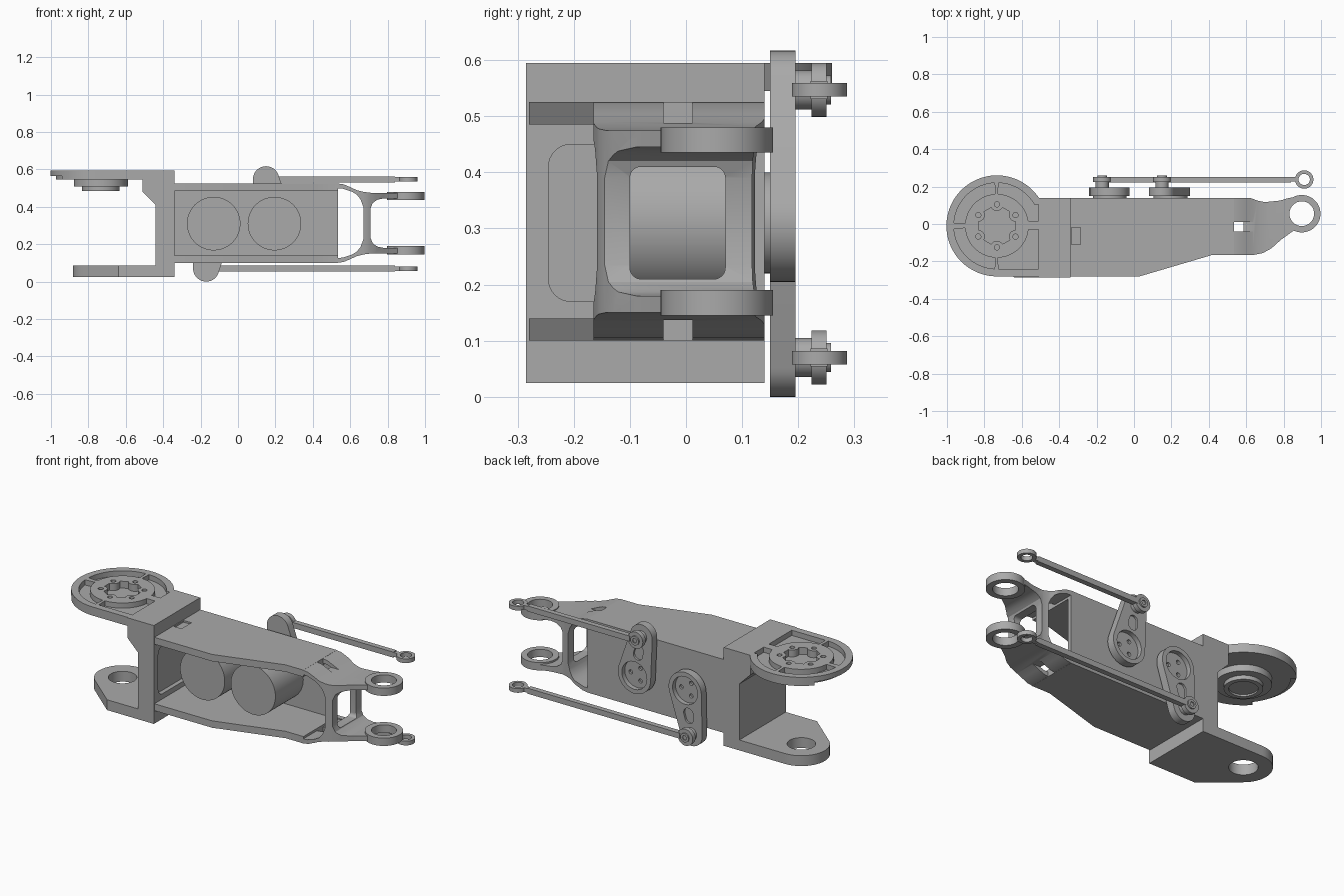
import bpy, bmesh
from math import cos, sin, radians, tau

if "Cube" in bpy.data.objects:
    bpy.data.objects.remove(bpy.data.objects["Cube"], do_unlink=True)

grey = bpy.data.materials.new("machined_grey")
grey.use_nodes = True
GREY = (0.4, 0.4, 0.4, 1)
grey.diffuse_color = GREY
for node in grey.node_tree.nodes:
    if node.type == 'BSDF_PRINCIPLED':
        node.inputs["Base Color"].default_value = GREY

MAP = {'X': lambda u, v, w: (w, u, v),
       'Y': lambda u, v, w: (u, w, v),
       'Z': lambda u, v, w: (u, v, w)}
MID = 0.3125          # height of the mirror plane of body and fork


def arc(c, r, a0, a1, n=32):
    return [(c[0] + r * cos(radians(a0 + (a1 - a0) * i / n)),
             c[1] + r * sin(radians(a0 + (a1 - a0) * i / n))) for i in range(n + 1)]


def circle(c, r, n=48):
    return [(c[0] + r * cos(tau * i / n), c[1] + r * sin(tau * i / n)) for i in range(n)]


def rect(u0, u1, v0, v1):
    return [(u0, v0), (u1, v0), (u1, v1), (u0, v1)]


def round_rect(u0, u1, v0, v1, r):
    pts = []
    for cu, cv, a in ((u1 - r, v1 - r, 0), (u0 + r, v1 - r, 90),
                      (u0 + r, v0 + r, 180), (u1 - r, v0 + r, 270)):
        pts += arc((cu, cv), r, a, a + 90, 8)
    return pts


def mirrored(pts):
    """Close a half profile by mirroring it about the middle height."""
    return pts + [(u, 2 * MID - v) for u, v in reversed(pts)]


def prism(name, pts, axis, lo, hi, hull=False):
    """Extrude an outline (or the convex hull of points) along an axis."""
    bm = bmesh.new()
    low = [bm.verts.new(MAP[axis](u, v, lo)) for u, v in pts]
    if hull:
        for u, v in pts:
            bm.verts.new(MAP[axis](u, v, hi))
        out = bmesh.ops.convex_hull(bm, input=bm.verts)
        loose = [v for v in bm.verts if not v.link_faces]
        bmesh.ops.delete(bm, geom=loose, context='VERTS')
        bmesh.ops.dissolve_limit(bm, angle_limit=0.002, verts=bm.verts, edges=bm.edges)
    else:
        top = [bm.verts.new(MAP[axis](u, v, hi)) for u, v in pts]
        bm.faces.new(low)
        bm.faces.new(top)
        for i in range(len(pts)):
            j = (i + 1) % len(pts)
            bm.faces.new((low[i], low[j], top[j], top[i]))
    bmesh.ops.recalc_face_normals(bm, faces=bm.faces)
    me = bpy.data.meshes.new(name)
    bm.to_mesh(me)
    bm.free()
    me.materials.append(grey)
    ob = bpy.data.objects.new(name, me)
    bpy.context.collection.objects.link(ob)
    return ob


def combine(ob, other, op='DIFFERENCE'):
    """Apply a boolean and discard the helper object."""
    mod = ob.modifiers.new("bool", 'BOOLEAN')
    mod.operation, mod.object, mod.solver = op, other, 'EXACT'
    deps = bpy.context.evaluated_depsgraph_get()
    me = bpy.data.meshes.new_from_object(ob.evaluated_get(deps))
    ob.modifiers.clear()
    ob.data = me
    bpy.data.objects.remove(other, do_unlink=True)


def cut(ob, pts, axis, lo, hi, hull=False):
    combine(ob, prism("cutter", pts, axis, lo, hi, hull))


# Main body: open-fronted housing with tapered plates
body = prism("body_housing", [(-0.34, -0.28), (0.03, -0.28), (0.42, -0.165),
                              (0.535, -0.165), (0.535, 0.14), (-0.34, 0.14)], 'Z', 0.1, 0.525)
cut(body, rect(-0.35, 0.6, -0.4, 0.115), 'Z', 0.14, 0.485)
cut(body, rect(-0.335, -0.285, -0.11, -0.02), 'Z', 0.515, 0.6)

# Two motors inside the housing
MOTORS = {"left": (0.195, 0.31), "right": (-0.13, 0.31)}
for side, c in MOTORS.items():
    prism(side + "_motor", circle(c, 0.143, 64), 'Y', -0.14, 0.12)

# Upright bracket joining both hip arms
bracket = prism("hip_bracket", [(-0.34, 0.025), (-0.34, 0.595), (-0.51, 0.595), (-0.51, 0.48),
                                (-0.44, 0.41), (-0.44, 0.025)], 'Y', -0.285, 0.14)
cut(bracket, round_rect(-0.245, 0.1, 0.17, 0.45, 0.04), 'X', -0.365, -0.3)

# Upper hip arm: round plate with pockets
HIP = (-0.733, -0.01)
plate = prism("upper_hip_plate", arc(HIP, 0.27, 33.7, 270, 56) + [(-0.345, -0.28), (-0.345, 0.14)],
              'Z', 0.545, 0.595)
for a0, a1 in ((93, 176), (184, 267)):
    cut(plate, arc(HIP, 0.23, a0, a1) + arc(HIP, 0.17, a1, a0), 'Z', 0.565, 0.7)
cut(plate, arc(HIP, 0.23, 88, 30) + [(-0.377, 0.107), (-0.377, 0.016)]
    + arc(HIP, 0.17, 9, 88), 'Z', 0.565, 0.7)
cut(plate, arc(HIP, 0.17, -88, -7) + [(-0.377, -0.03), (-0.377, -0.24), (-0.725, -0.24)],
    'Z', 0.565, 0.7)
cut(plate, arc(HIP, 0.3, 140, 220) + arc(HIP, 0.24, 220, 140), 'Z', 0.5, 0.565)
# Scalloped hexagon pocket with bolt bosses
star = []
for k in range(6):
    a = 30 + 60 * k
    boss = (HIP[0] + 0.115 * cos(radians(a)), HIP[1] + 0.115 * sin(radians(a)))
    star += arc(boss, 0.035, a + 240, a + 120, 8)
    cut(plate, circle(boss, 0.014, 16), 'Z', 0.575, 0.7)
cut(plate, star, 'Z', 0.555, 0.7)

# Hub below the plate
hub = prism("hip_hub", circle(HIP, 0.145, 64), 'Z', 0.508, 0.546)
lower_hub = prism("hip_hub_cap", circle(HIP, 0.1, 64), 'Z', 0.485, 0.51)
cut(lower_hub, circle(HIP, 0.075), 'Z', 0.4, 0.495)

# Lower hip arm with bearing hole
arm = prism("lower_hip_arm", circle(HIP, 0.15) + [(-0.64, -0.285), (-0.43, -0.285), (-0.43, 0.14)],
            'Z', 0.025, 0.085, True)
cut(arm, circle(HIP, 0.075), 'Z', 0, 0.2)

# Knee fork: side profile intersected with plan outline
KNEE = (0.897, 0.055)
fork = prism("knee_fork", mirrored([(0.53, 0.525), (0.565, 0.52), (0.6, 0.505), (0.635, 0.489),
                                    (0.67, 0.48), (0.71, 0.475), (1.05, 0.475)]), 'Y', -0.3, 0.3)
cut(fork, mirrored([(0.5, 0.5), (0.56, 0.497), (0.61, 0.48), (0.635, 0.465), (0.655, 0.44),
                    (0.67, 0.4)]), 'Y', -0.4, 0.4)
cut(fork, mirrored([(1.1, 0.445), (0.78, 0.445), (0.745, 0.438), (0.72, 0.42),
                    (0.708, 0.39)]), 'Y', -0.4, 0.4)
combine(fork, prism("outline", [(0.52, -0.165), (0.64, -0.165), (0.69, -0.155), (0.735, -0.13),
                                (0.785, -0.085), (0.82, -0.06)] + arc(KNEE, 0.098, -115, 115)
                    + [(0.82, 0.137), (0.78, 0.125), (0.7, 0.117), (0.66, 0.125),
                       (0.62, 0.14), (0.52, 0.14)], 'Z', 0, 1), 'INTERSECT')
cut(fork, round_rect(-0.1, 0.07, 0.21, 0.41, 0.02), 'X', 0.64, 0.76)
for lo, hi in ((0.488, 0.7), (0, 0.137)):
    cut(fork, rect(0.5, 0.66, -0.04, 0.012), 'Z', lo, hi)
cut(fork, circle(KNEE, 0.066), 'Z', 0, 1)
for label, lo, hi in (("upper", 0.435, 0.48), ("lower", 0.145, 0.19)):
    ring = prism(label + "_knee_ring", circle(KNEE, 0.1, 64), 'Z', lo, hi)
    cut(ring, circle(KNEE, 0.066), 'Z', 0, 1)

# Cranks and push rods on the back
for side, pin in (("left", (0.15, 0.547)), ("right", (-0.17, 0.07))):
    hubc = MOTORS[side]
    mix = lambda t: tuple(p + (q - p) * t for p, q in zip(hubc, pin))
    prism(side + "_motor_flange", circle(hubc, 0.09), 'Y', 0.135, 0.155)
    crank = prism(side + "_crank", circle(hubc, 0.105, 64) + circle(pin, 0.07), 'Y',
                  0.15, 0.195, True)
    cut(crank, circle(hubc, 0.08), 'Y', 0.168, 0.3)
    cut(crank, circle(mix(0.53), 0.03) + circle(mix(0.66), 0.026), 'Y', 0.183, 0.3, True)
    for k in range(3):
        cut(crank, circle((hubc[0] + 0.042 * cos(tau * k / 3), hubc[1] + 0.042 * sin(tau * k / 3)),
                          0.012, 16), 'Y', 0.155, 0.3)
    prism(side + "_crank_pin", circle(pin, 0.035), 'Y', 0.19, 0.226)
    eye = prism(side + "_rod_eye", circle(pin, 0.048), 'Y', 0.224, 0.25)
    bolt = prism(side + "_pin_bolt", circle(pin, 0.026), 'Y', 0.245, 0.258)
    cut(bolt, circle(pin, 0.014, 6), 'Y', 0.252, 0.3)
    prism(side + "_push_rod", rect(pin[0] + 0.035, 0.84, pin[1] - 0.016, pin[1] + 0.016), 'Y',
          0.222, 0.252)
    prism(side + "_rod_neck", rect(0.83, 0.872, 0.226, 0.25), 'Z', pin[1] - 0.012, pin[1] + 0.012)
    tip = (0.91, 0.238)
    end = prism(side + "_rod_end", circle(tip, 0.049), 'Z', pin[1] - 0.012, pin[1] + 0.012)
    cut(end, circle(tip, 0.03), 'Z', 0, 1)

# Smooth round surfaces, keep edges sharp
bpy.ops.object.select_all(action='DESELECT')
for ob in bpy.context.collection.objects:
    if ob.type == 'MESH':
        ob.select_set(True)
        bpy.context.view_layer.objects.active = ob
bpy.ops.object.shade_smooth_by_angle(angle=radians(30))
